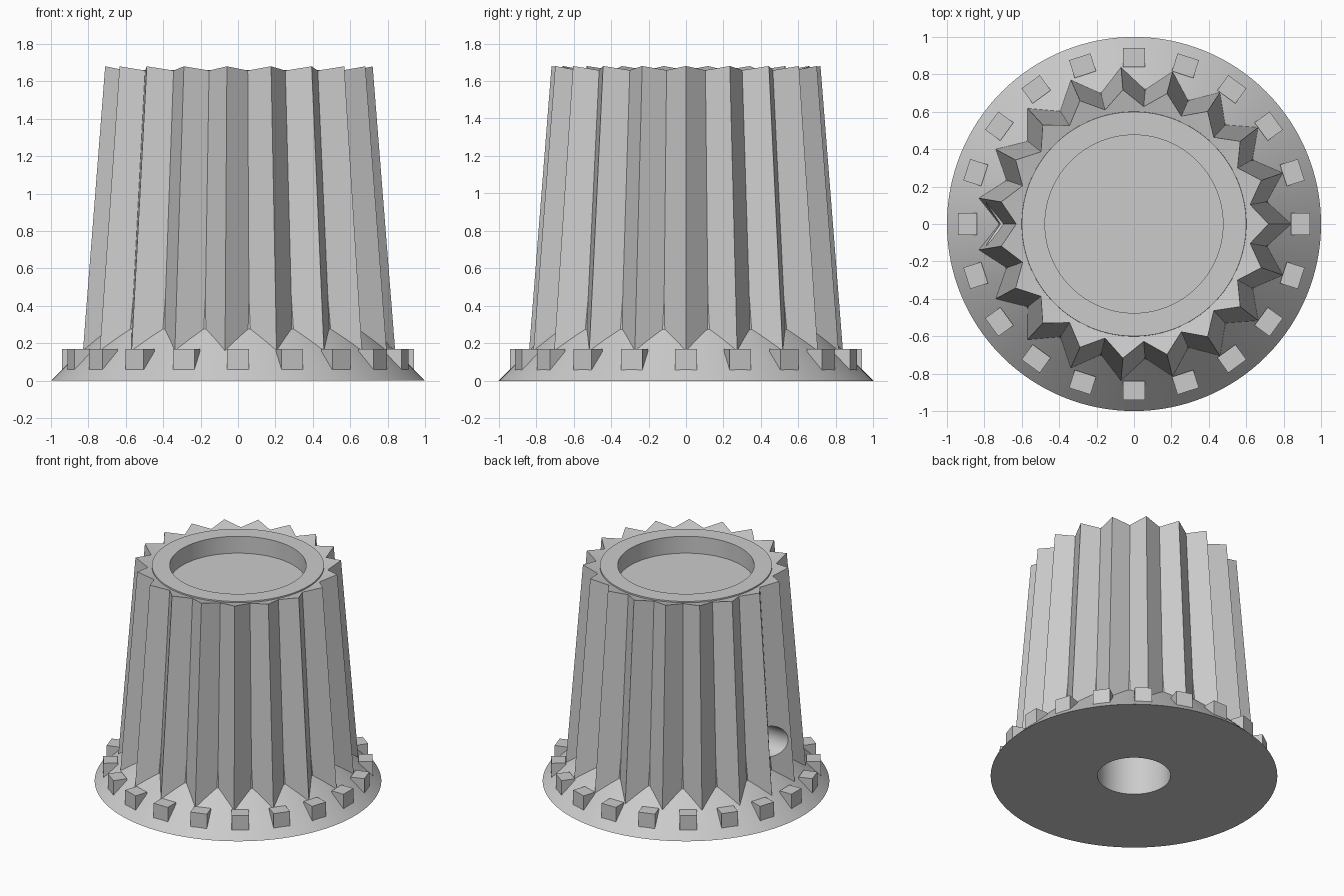
import bpy, bmesh
from math import cos, sin, pi, radians
from mathutils import Matrix, Vector

cube = bpy.data.objects.get("Cube")
if cube:
    bpy.data.objects.remove(cube, do_unlink=True)

grey = bpy.data.materials.new("light_grey")
grey.use_nodes = True
COLOUR = (0.6, 0.6, 0.6, 1)
grey.diffuse_color = COLOUR
grey.node_tree.nodes["Principled BSDF"].inputs["Base Color"].default_value = COLOUR

FLUTES = 19
BLOCKS = 20


def add_object(name, bm):
    bmesh.ops.recalc_face_normals(bm, faces=bm.faces)
    mesh = bpy.data.meshes.new(name)
    bm.to_mesh(mesh)
    bm.free()
    mesh.materials.append(grey)
    obj = bpy.data.objects.new(name, mesh)
    bpy.context.collection.objects.link(obj)
    return obj


def activate(obj):
    bpy.ops.object.select_all(action='DESELECT')
    obj.select_set(True)
    bpy.context.view_layer.objects.active = obj


# Core: a turned body with flared skirt, top recess and shaft bore
def make_core():
    profile = [(0, 1.2), (0.255, 1.2), (0.255, 0), (1, 0), (0.725, 0.275),
               (0.6, 1.66), (0.476, 1.66), (0.476, 1.53), (0, 1.53)]
    bm = bmesh.new()
    verts = [bm.verts.new((r, 0, z)) for r, z in profile]
    edges = [bm.edges.new(pair) for pair in zip(verts, verts[1:])]
    bmesh.ops.spin(bm, geom=verts + edges, cent=(0, 0, 0), axis=(0, 0, 1),
                   angle=2 * pi, steps=128, use_merge=True)
    bmesh.ops.remove_doubles(bm, verts=bm.verts, dist=0.0001)
    return add_object("core_and_skirt", bm)


# Grip: tapered zigzag ring whose top dips towards the middle
def make_grip():
    # each level: peak radius, peak height, valley radius, valley height
    levels = [(0.845, 0.1, 0.732, 0.1), (0.72, 1.68, 0.63, 1.6575),
              (0.59, 1.6475, 0.59, 1.6475), (0.59, 0.1, 0.59, 0.1)]
    bm = bmesh.new()
    count = FLUTES * 2
    rings = []
    for peak_r, peak_z, valley_r, valley_z in levels:
        ring = []
        for i in range(count):
            a = 2 * pi * i / count
            r, z = (valley_r, valley_z) if i % 2 else (peak_r, peak_z)
            ring.append(bm.verts.new((r * cos(a), r * sin(a), z)))
        rings.append(ring)
    for k, low in enumerate(rings):
        high = rings[(k + 1) % len(rings)]
        for i in range(count):
            j = (i + 1) % count
            bm.faces.new((low[i], low[j], high[j], high[i]))
    return add_object("fluted_grip", bm)


# Index blocks around the skirt
def make_blocks():
    bm = bmesh.new()
    for i in range(BLOCKS):
        matrix = (Matrix.Rotation(2 * pi * i / BLOCKS, 4, 'Z')
                  @ Matrix.Translation((0.89, 0, 0.11))
                  @ Matrix.Diagonal((0.1, 0.12, 0.12, 1)))
        bmesh.ops.create_cube(bm, size=1, matrix=matrix)
    return add_object("skirt_blocks", bm)


core, grip, blocks = make_core(), make_grip(), make_blocks()

# Set screw hole on the side, running into the shaft bore
bm = bmesh.new()
bmesh.ops.create_cone(bm, cap_ends=True, segments=48, radius1=0.115, radius2=0.115,
                      depth=1, matrix=Matrix.Translation((-0.7, 0, 0.49))
                      @ Matrix.Rotation(pi / 2, 4, 'Y'))
cutter = add_object("screw_hole_cutter", bm)
cutter.hide_render = True

for obj in (core, grip):
    activate(obj)
    cut = obj.modifiers.new("screw_hole", 'BOOLEAN')
    cut.operation = 'DIFFERENCE'
    cut.solver = 'EXACT'
    cut.object = cutter
    bpy.ops.object.modifier_apply(modifier=cut.name)
    bpy.ops.object.shade_smooth_by_angle(angle=radians(25))

bpy.data.objects.remove(cutter, do_unlink=True)
